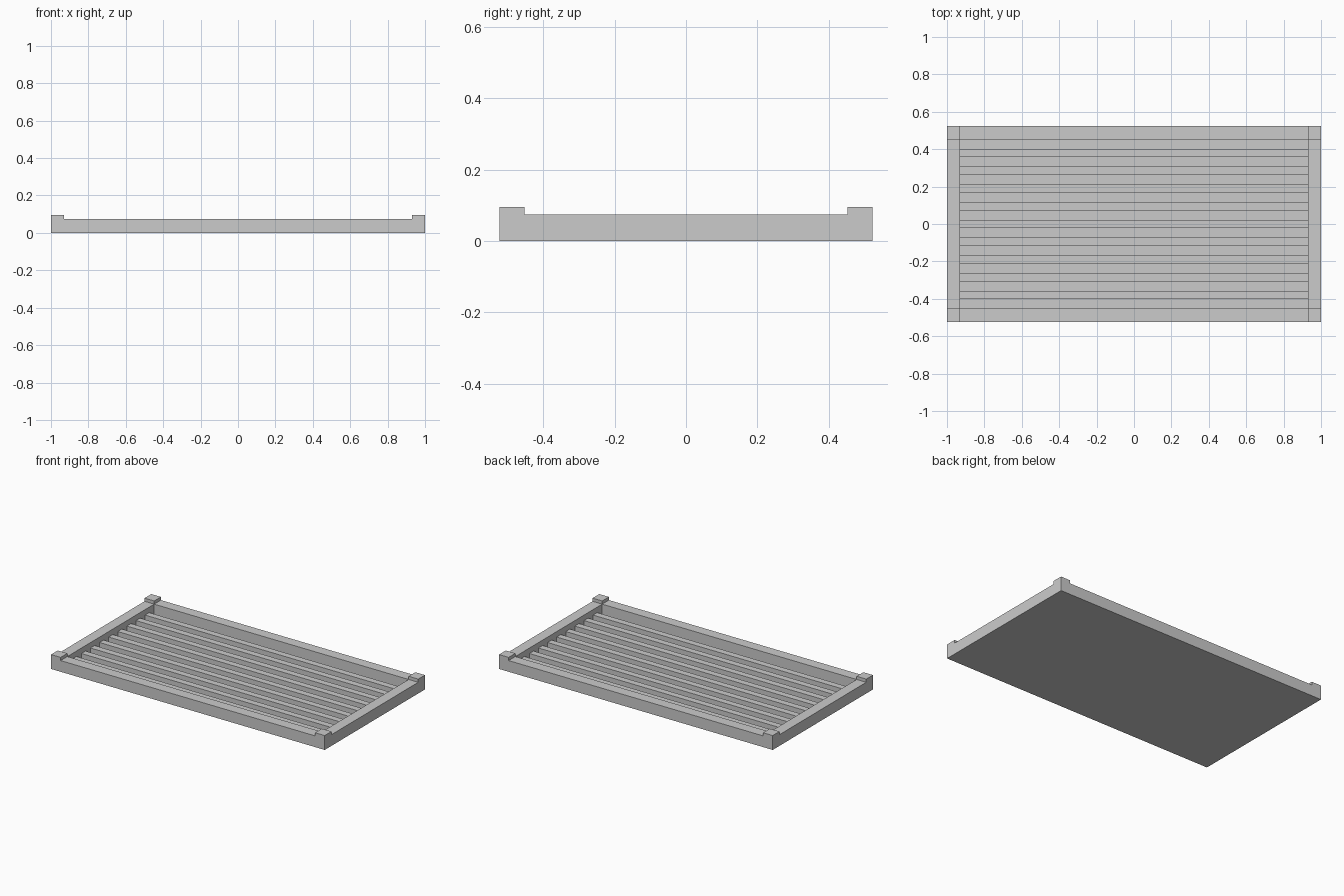
import bpy, bmesh

if "Cube" in bpy.data.objects:
    bpy.data.objects.remove(bpy.data.objects["Cube"])

X, Y, W = 1.0, 0.523, 0.07       # half sizes and rail width
BASE, RAIL, POST, SLAT = 0.005, 0.074, 0.095, 0.038  # top heights


def box(name, x0, x1, y0, y1, z0, z1):
    bm = bmesh.new()
    bmesh.ops.create_cube(bm, size=1)
    for v in bm.verts:
        v.co = ((x0 + x1) / 2 + v.co.x * (x1 - x0),
                (y0 + y1) / 2 + v.co.y * (y1 - y0),
                (z0 + z1) / 2 + v.co.z * (z1 - z0))
    mesh = bpy.data.meshes.new(name)
    bm.to_mesh(mesh)
    bm.free()
    ob = bpy.data.objects.new(name, mesh)
    bpy.context.collection.objects.link(ob)
    return ob


def mirror(ob, x, y):
    m = ob.modifiers.new("mirror", 'MIRROR')
    m.use_axis = (x, y, False)
    m.use_mirror_merge = False


# Floor panel
box("base_panel", -X, X, -Y, Y, 0, BASE)

# Frame rails and raised corner blocks
mirror(box("long_rails", -X + W, X - W, -Y, -Y + W, BASE, RAIL), False, True)
mirror(box("end_rails", -X, -X + W, -Y + W, Y - W, BASE, RAIL), True, False)
mirror(box("corner_blocks", -X, -X + W, -Y, -Y + W, BASE, POST), True, True)

# Nine evenly spaced slats between the rails
N, SW = 9, 0.043
gap = (2 * (Y - W) - N * SW) / (N + 1)
for i in range(N):
    y = -Y + W + gap + i * (SW + gap)
    box(f"slat_{i + 1}", -X + W, X - W, y, y + SW, BASE, SLAT)
